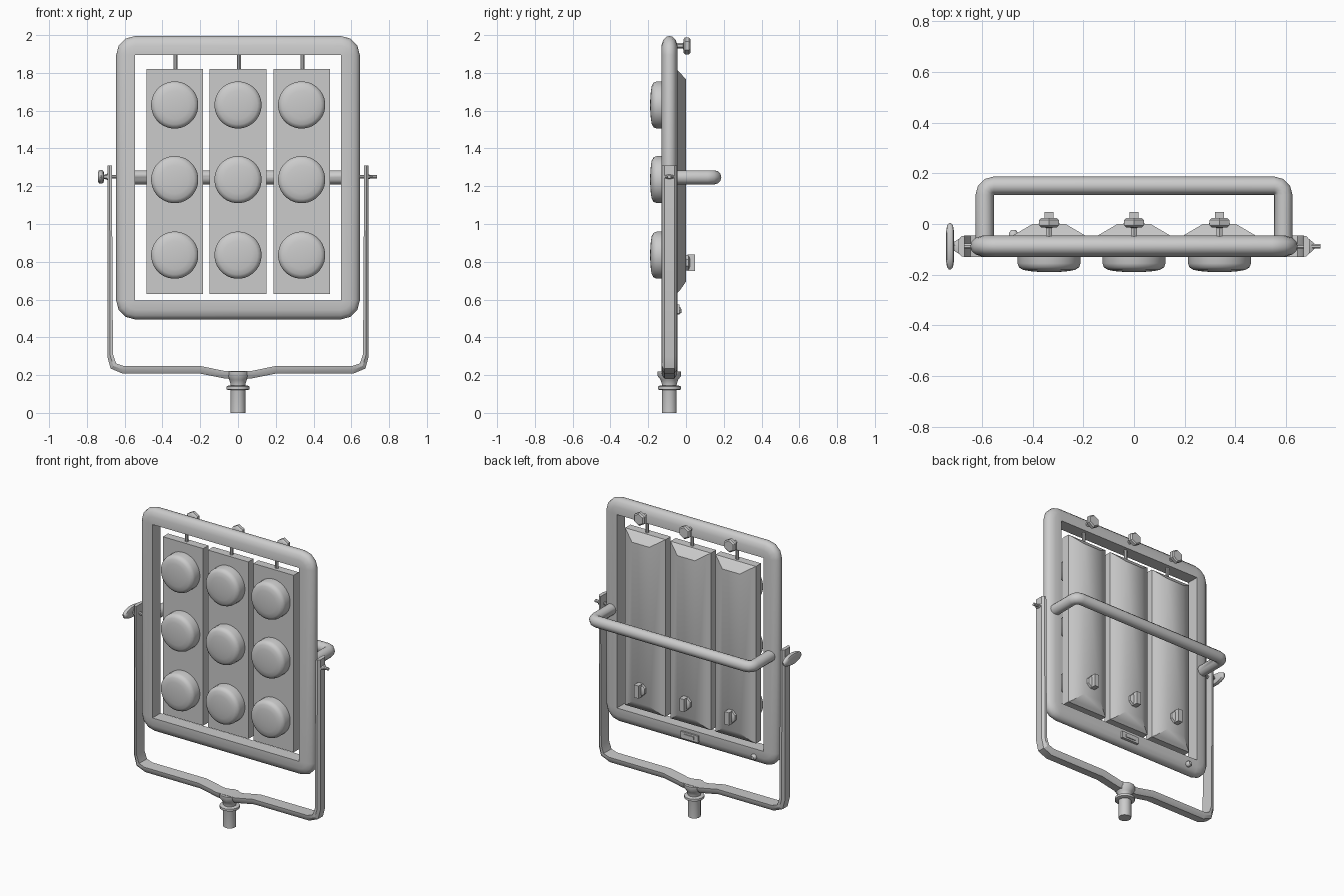
import bpy, bmesh, math
from mathutils import Vector, Matrix

if "Cube" in bpy.data.objects:
    bpy.data.objects.remove(bpy.data.objects["Cube"])

grey = bpy.data.materials.new("light_grey")
grey.use_nodes = True
grey.diffuse_color = (0.6, 0.6, 0.6, 1)
grey.node_tree.nodes["Principled BSDF"].inputs["Base Color"].default_value = (0.6, 0.6, 0.6, 1)

MID_Y = -0.088           # depth of the frame centre
PIVOT_Z = 1.25           # height of the tilt axis
COLUMNS = (-0.335, 0, 0.337)


def finish(name, bm, angle=40):
    """Clean the mesh, make the object and shade it."""
    bmesh.ops.remove_doubles(bm, verts=bm.verts, dist=0.0001)
    bmesh.ops.dissolve_degenerate(bm, edges=bm.edges, dist=0.0001)
    bmesh.ops.recalc_face_normals(bm, faces=bm.faces)
    mesh = bpy.data.meshes.new(name)
    bm.to_mesh(mesh)
    bm.free()
    mesh.materials.append(grey)
    ob = bpy.data.objects.new(name, mesh)
    bpy.context.collection.objects.link(ob)
    bpy.ops.object.select_all(action="DESELECT")
    ob.select_set(True)
    bpy.context.view_layer.objects.active = ob
    bpy.ops.object.shade_smooth_by_angle(angle=math.radians(angle))
    return ob


def loft(name, rings, closed=False, angle=40):
    """Skin a row of equal rings, capped unless closed."""
    bm = bmesh.new()
    rows = [[bm.verts.new(p) for p in ring] for ring in rings]
    n = len(rows[0])
    pairs = list(zip(rows, rows[1:]))
    if closed:
        pairs.append((rows[-1], rows[0]))
    else:
        bm.faces.new(rows[0])
        bm.faces.new(rows[-1])
    for a, b in pairs:
        for i in range(n):
            j = (i + 1) % n
            bm.faces.new((a[i], a[j], b[j], b[i]))
    return finish(name, bm, angle)


def lathe(name, profile, loc, axis, sides=16, squash=(1, 1, 1), angle=40):
    """Spin (radius, height) points about an axis through loc."""
    turn = Vector(axis).to_track_quat("Z", "Y").to_matrix().to_4x4()
    place = Matrix.Translation(loc) @ Matrix.Diagonal((*squash, 1)) @ turn
    rings = []
    for r, h in profile:
        r = max(r, 0.00001)
        rings.append([place @ Vector((r * math.cos(t), r * math.sin(t), h))
                      for t in (math.tau * (i + 0.5) / sides for i in range(sides))])
    return loft(name, rings, angle=angle)


def box(name, loc, size):
    bm = bmesh.new()
    bmesh.ops.create_cube(bm, size=1, matrix=Matrix.Translation(loc) @ Matrix.Diagonal((*size, 1)))
    return finish(name, bm)


def corner_fan(u, v, quadrant, steps=3):
    """Corner point with outward directions sweeping a quarter turn."""
    for i in range(steps + 1):
        a = math.pi / 2 * (quadrant + i / steps)
        yield u, v, math.cos(a), math.sin(a)


# Outer frame: flat inside, rounded outside
section = [(0, -0.13), (0.05, -0.13), (0.08, -0.12), (0.096, -0.105), (0.1, MID_Y),
           (0.096, -0.07), (0.08, -0.055), (0.05, -0.045), (0, -0.045)]
rings = []
for q, (x, z) in enumerate(((0.545, 1.895), (-0.545, 1.895), (-0.545, 0.595), (0.545, 0.595))):
    for u, v, c, s in corner_fan(x, z, q):
        rings.append([(u + o * c, y, v + o * s) for o, y in section])
loft("frame", rings, closed=True)

# Rear carrying handle
oval = [(0.036 + 0.036 * math.cos(t), 0.037 * math.sin(t))
        for t in (math.tau * i / 12 for i in range(12))]
path = [(0.553, -0.06, 1, 0), *corner_fan(0.553, 0.115, 0),
        *corner_fan(-0.553, 0.115, 1), (-0.553, -0.06, -1, 0)]
loft("rear_handle", [[(u + o * c, v + o * s, PIVOT_Z - 0.003 + h) for o, h in oval]
                     for u, v, c, s in path])

# Lamp panels with lenses, hangers and knobs
lens = [(0.125, 0), (0.125, 0.055), (0.119, 0.071), (0.103, 0.081),
        (0.075, 0.086), (0.04, 0.089), (0, 0.09)]
for number, x in enumerate(COLUMNS, 1):
    rings = []
    for y, w, low, high in ((-0.105, 0.15, 0.63, 1.82), (-0.05, 0.15, 0.63, 1.82),
                            (-0.035, 0.125, 0.645, 1.805), (0, 0.065, 0.695, 1.765)):
        rings.append([(x - w, y, low), (x + w, y, low), (x + w, y, high), (x - w, y, high)])
    loft(f"lamp_panel_{number}", rings, angle=35)
    for row, z in enumerate((0.835, 1.235, 1.63), 1):
        lathe(f"lens_{number}_{row}", lens, (x, -0.1, z), (0, -1, 0), 32)
    lathe(f"hanger_{number}", [(0.011, 0), (0.011, 0.1)], (x + 0.005, -0.075, 1.805), (0, 0, 1), 8)
    lathe(f"top_knob_{number}", [(0.014, 0), (0.014, 0.04), (0.036, 0.042), (0.045, 0.05),
                                 (0.045, 0.07), (0.036, 0.078)],
          (x, -0.055, 1.943), (0, 1, 0), 6)
    # Dimmer knob: tapered dial with a raised grip
    lathe(f"dimmer_{number}", [(0.045, 0), (0.042, 0.018), (0.03, 0.024)],
          (x, -0.004, 0.795), (0, 1, 0), 8)
    box(f"dimmer_grip_{number}", (x, 0.028, 0.795), (0.034, 0.038, 0.085))

# Yoke strip: (outer x, outer z, inner x, inner z) down one side, then mirrored
half = [(0.692, 1.31, 0.668, 1.31), (0.692, 0.30, 0.662, 0.31), (0.675, 0.235, 0.645, 0.262),
        (0.61, 0.208, 0.605, 0.248), (0.2, 0.208, 0.2, 0.248), (0.07, 0.182, 0.07, 0.222)]
stations = half + [(-a, b, -c, d) for a, b, c, d in reversed(half)]
rings = []
for ox, oz, ix, iz in stations:
    mx, mz = (ox + ix) / 2, (oz + iz) / 2
    rings.append([(ox, MID_Y - 0.026, oz), (ox, MID_Y + 0.026, oz), (mx, MID_Y + 0.04, mz),
                  (ix, MID_Y + 0.042, iz), (ix, MID_Y - 0.042, iz), (mx, MID_Y - 0.04, mz)])
loft("yoke", rings, angle=30)

# Stand spigot with funnel and collar
lathe("spigot", [(0.04, 0), (0.04, 0.15), (0.048, 0.175), (0.064, 0.195), (0.064, 0.22)],
      (0, MID_Y, 0), (0, 0, 1), 12)
lathe("collar", [(0.05, 0.12), (0.062, 0.125), (0.062, 0.14), (0.05, 0.145)],
      (0, MID_Y, 0), (0, 0, 1), 16)

# Tilt bolts on both sides
pivot = (0, MID_Y, PIVOT_Z)
lathe("left_bolt", [(0.01, 0.63), (0.01, 0.735)], pivot, (1, 0, 0), 8)
lathe("left_nut", [(0.034, 0.69), (0.012, 0.712)], pivot, (1, 0, 0), 6, (1, 1, 0.4))
lathe("right_bolt", [(0.011, 0.63), (0.011, 0.72)], pivot, (-1, 0, 0), 8)
lathe("right_nut", [(0.038, 0.685), (0.02, 0.71)], pivot, (-1, 0, 0), 6, (1, 1, 0.5))
lathe("tilt_lever", [(0.06, 0.71), (0.085, 0.714), (0.094, 0.723), (0.094, 0.729),
                     (0.085, 0.737), (0.06, 0.741)], pivot, (-1, 0, 0), 16, (1, 1, 0.4))

# Rear socket and power lead stub on the lower rail
box("socket", (0, -0.043, 0.55), (0.13, 0.018, 0.045))
box("socket_switch", (0, -0.034, 0.55), (0.07, 0.012, 0.022))
lathe("lead_stub", [(0.02, 0), (0.02, 0.014), (0.01, 0.026)], (-0.475, -0.05, 0.54), (0, 1, 0), 8)
